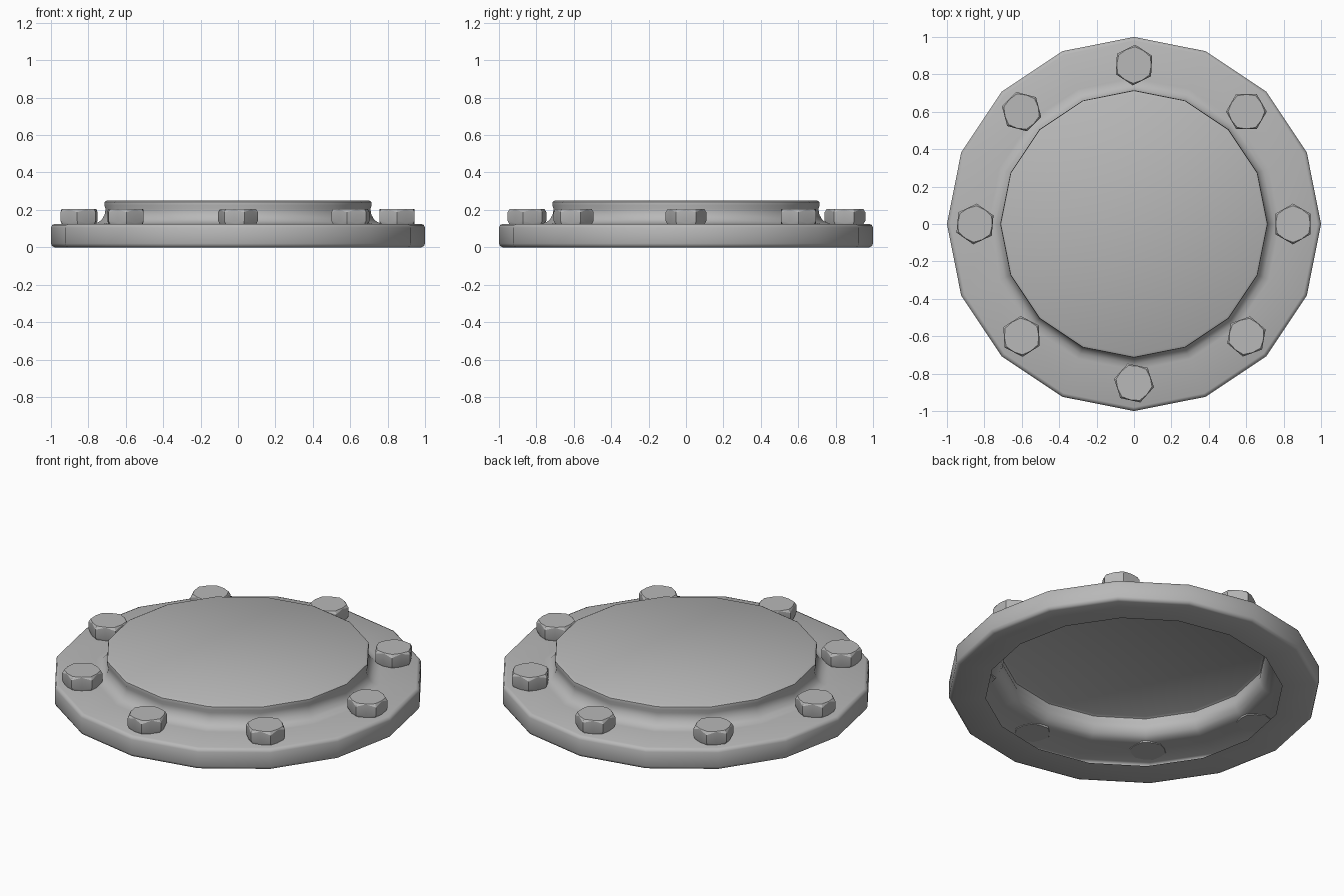
import bpy, bmesh
from math import cos, sin, pi, radians

cube = bpy.data.objects.get("Cube")
if cube:
    bpy.data.objects.remove(cube, do_unlink=True)

# One plain grey metal
grey = bpy.data.materials.new("grey metal")
grey.use_nodes = True
colour = (0.48, 0.48, 0.48, 1)
grey.diffuse_color = colour
grey.node_tree.nodes["Principled BSDF"].inputs["Base Color"].default_value = colour


def loft(name, rings, cap_start=True, cap_end=False, angle=50):
    """Skin a list of rings of points, optionally capping the ends."""
    bm = bmesh.new()
    loops = [[bm.verts.new(p) for p in ring] for ring in rings]
    n = len(loops[0])
    for a, b in zip(loops, loops[1:]):
        for i in range(n):
            j = (i + 1) % n
            bm.faces.new((a[i], b[i], b[j], a[j]))
    if cap_start:
        bm.faces.new(loops[0])
    if cap_end:
        bm.faces.new(loops[-1][::-1])
    mesh = bpy.data.meshes.new(name)
    bm.to_mesh(mesh)
    bm.free()
    mesh.materials.append(grey)
    obj = bpy.data.objects.new(name, mesh)
    bpy.context.collection.objects.link(obj)
    bpy.ops.object.select_all(action="DESELECT")
    obj.select_set(True)
    bpy.context.view_layer.objects.active = obj
    bpy.ops.object.shade_smooth_by_angle(angle=radians(angle))
    return obj


def circle(r, z, sides=16):
    return [(r * cos(2 * pi * i / sides), r * sin(2 * pi * i / sides), z)
            for i in range(sides)]


def bolt_ring(r_corner, r_flat, z_corner, z_flat):
    """Twelve points: hexagon corners alternating with side midpoints."""
    return [((r_flat if i % 2 else r_corner) * cos(pi * i / 6),
             (r_flat if i % 2 else r_corner) * sin(pi * i / 6),
             z_flat if i % 2 else z_corner) for i in range(12)]


# Flanged cover: raised cap, filleted neck, rounded rim, open underside
profile = [(0.70, 0.25), (0.713, 0.243), (0.715, 0.225), (0.708, 0.205),
           (0.713, 0.175), (0.728, 0.148), (0.75, 0.132), (0.78, 0.125),
           (0.98, 0.125), (0.994, 0.119), (1.0, 0.105),
           (1.0, 0.02), (0.994, 0.006), (0.98, 0.0), (0.80, 0.0)]
loft("flange_cover", [circle(r, z) for r, z in profile])

# Eight hexagonal bolt heads, each tightened to a slightly different turn
turns = [30, 0, 27, 45, 25, 33, 48, 20]
for k, turn in enumerate(turns):
    bolt = loft(f"bolt_head_{k + 1}", [
        bolt_ring(0.098, 0.092, 0.205, 0.205),
        bolt_ring(0.109, 0.0944, 0.187, 0.203),
        bolt_ring(0.109, 0.0944, 0.142, 0.130),
        bolt_ring(0.098, 0.092, 0.122, 0.122)], cap_end=True, angle=28)
    a = k * pi / 4
    bolt.location = (0.85 * cos(a), 0.85 * sin(a), 0)
    bolt.rotation_euler.z = radians(turn)
